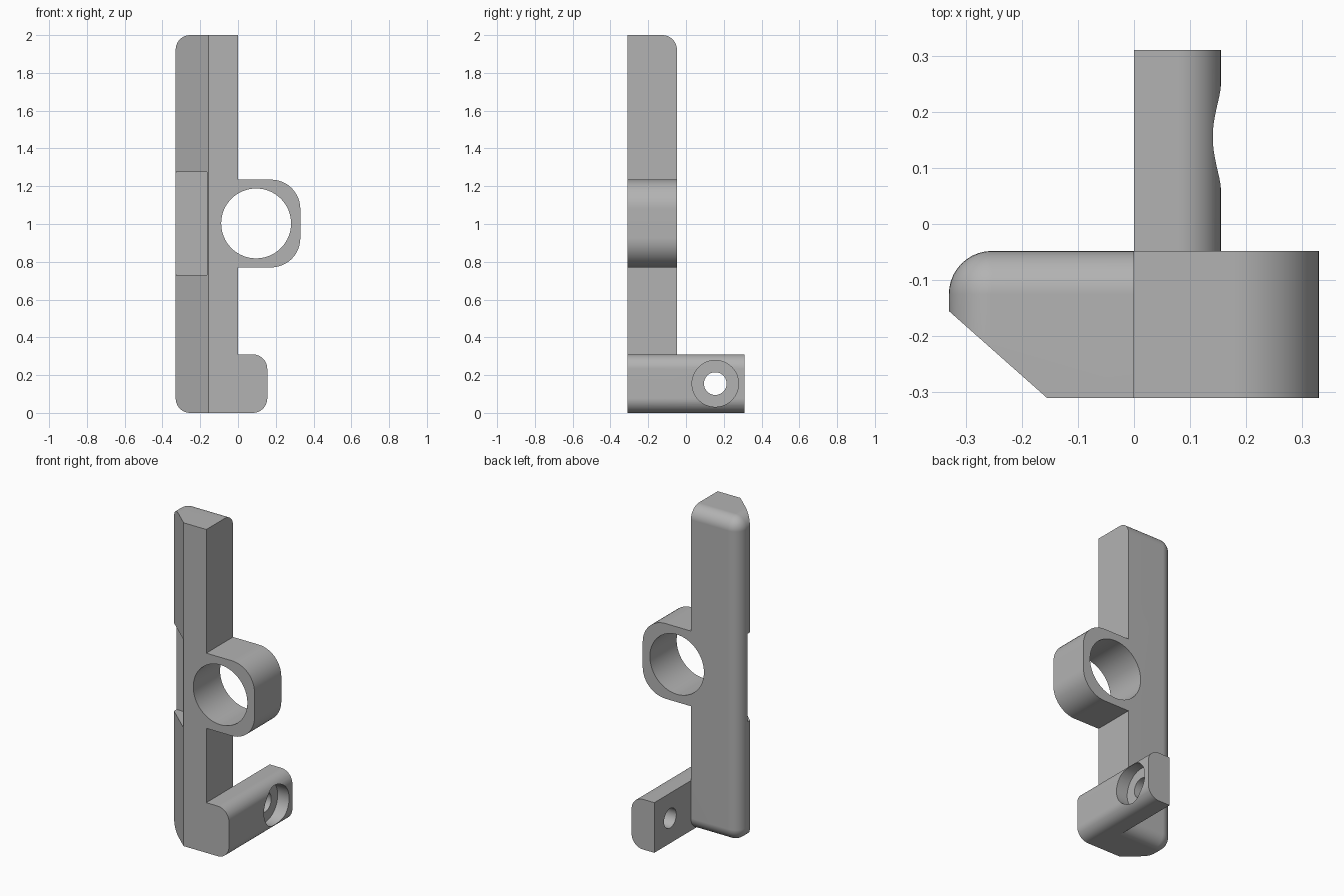
import bpy
import bmesh
from math import cos, sin, pi, radians

old = bpy.data.objects.get("Cube")
if old:
    bpy.data.objects.remove(old, do_unlink=True)

grey = bpy.data.materials.new("plain grey")
grey.use_nodes = True
COLOUR = (0.45, 0.45, 0.45, 1)
grey.diffuse_color = COLOUR
grey.node_tree.nodes["Principled BSDF"].inputs["Base Color"].default_value = COLOUR

# Shared dimensions
FRONT, BACK, END = -0.31, -0.048, 0.31
SIDE, FILLET = 0.33, 0.077
PLACE = {
    "X": lambda a, b, t: (t, a, b),
    "Y": lambda a, b, t: (a, t, b),
    "Z": lambda a, b, t: (a, b, t),
}


def make_object(name, bm):
    bmesh.ops.recalc_face_normals(bm, faces=bm.faces)
    mesh = bpy.data.meshes.new(name)
    bm.to_mesh(mesh)
    bm.free()
    mesh.materials.append(grey)
    obj = bpy.data.objects.new(name, mesh)
    bpy.context.collection.objects.link(obj)
    return obj


def prism(name, profile, axis, lo, hi):
    """Extrude a 2D profile along an axis."""
    bm = bmesh.new()
    rings = [[bm.verts.new(PLACE[axis](a, b, t)) for a, b in profile] for t in (lo, hi)]
    n = len(profile)
    for ring in rings:
        bm.faces.new(ring)
    for i in range(n):
        j = (i + 1) % n
        bm.faces.new((rings[0][i], rings[0][j], rings[1][j], rings[1][i]))
    return make_object(name, bm)


def arc(cx, cy, r, start, sweep, steps):
    return [(cx + r * cos(start + sweep * i / steps), cy + r * sin(start + sweep * i / steps))
            for i in range(steps + 1)]


def circle(cx, cy, r):
    return arc(cx, cy, r, 0, 2 * pi, 64)[:-1]


def lug_profile(width, z0, z1, r):
    """Rectangle from x = 0 with its two outer corners rounded."""
    return ([(0, z0)] + arc(width - r, z0 + r, r, -pi / 2, pi / 2, 12)
            + arc(width - r, z1 - r, r, 0, pi / 2, 12) + [(0, z1)])


def box_profile(x0, y0, x1, y1):
    return [(x0, y0), (x1, y0), (x1, y1), (x0, y1)]


def combine(target, tool, operation):
    mod = target.modifiers.new(operation, "BOOLEAN")
    mod.operation = operation
    mod.solver = "EXACT"
    mod.object = tool
    bpy.context.view_layer.objects.active = target
    bpy.ops.object.modifier_apply(modifier=mod.name)
    bpy.data.objects.remove(tool, do_unlink=True)


# Upright bar: block filleted where the back, outer side and ends meet
bm = bmesh.new()
bmesh.ops.create_cube(bm, size=1)
for v in bm.verts:
    v.co = (-SIDE if v.co.x < 0 else 0, FRONT if v.co.y < 0 else BACK, 2 if v.co.z > 0 else 0)


def is_filleted(edge):
    m = (edge.verts[0].co + edge.verts[1].co) / 2
    at_side = m.x < -SIDE + 0.01
    at_back = m.y > BACK - 0.01
    at_end = abs(m.z - 1) > 0.99
    return at_side + at_back + at_end >= 2


bmesh.ops.bevel(bm, geom=[e for e in bm.edges if is_filleted(e)], offset=FILLET,
                segments=10, profile=0.5, affect="EDGES", clamp_overlap=True)
bracket = make_object("bracket_body", bm)

# Front chamfer and the shallow pocket in it
wedge = [(-0.505, 0), (0.02, -0.465), (-0.505, -0.465)]
combine(bracket, prism("chamfer_cutter", wedge, "Z", -0.1, 2.1), "DIFFERENCE")
pocket = box_profile(-0.5, -0.5, -0.163, -0.13)
combine(bracket, prism("pocket_cutter", pocket, "Z", 0.73, 1.275), "DIFFERENCE")

# Ring lug and mounting foot
ring = lug_profile(SIDE, 0.77, 1.235, 0.155)
combine(bracket, prism("ring_lug", ring, "Y", FRONT, BACK), "UNION")
foot = lug_profile(0.155, 0, 0.31, FILLET)
combine(bracket, prism("mounting_foot", foot, "Y", FRONT, END), "UNION")

# Large ring bore, screw hole and its counterbore
combine(bracket, prism("ring_bore", circle(0.096, 1.003, 0.185), "Y", -0.5, 0.1), "DIFFERENCE")
combine(bracket, prism("screw_hole", circle(0.155, 0.155, 0.06), "X", -0.1, 0.3), "DIFFERENCE")
combine(bracket, prism("counterbore", circle(0.155, 0.155, 0.123), "X", 0.077, 0.3), "DIFFERENCE")

# Smooth fillets, crisp corners, flat faces kept flat
bpy.ops.object.select_all(action="DESELECT")
bracket.select_set(True)
bpy.context.view_layer.objects.active = bracket
bpy.ops.object.shade_smooth_by_angle(angle=radians(30))
weighted = bracket.modifiers.new("flat_face_normals", "WEIGHTED_NORMAL")
weighted.keep_sharp = True
